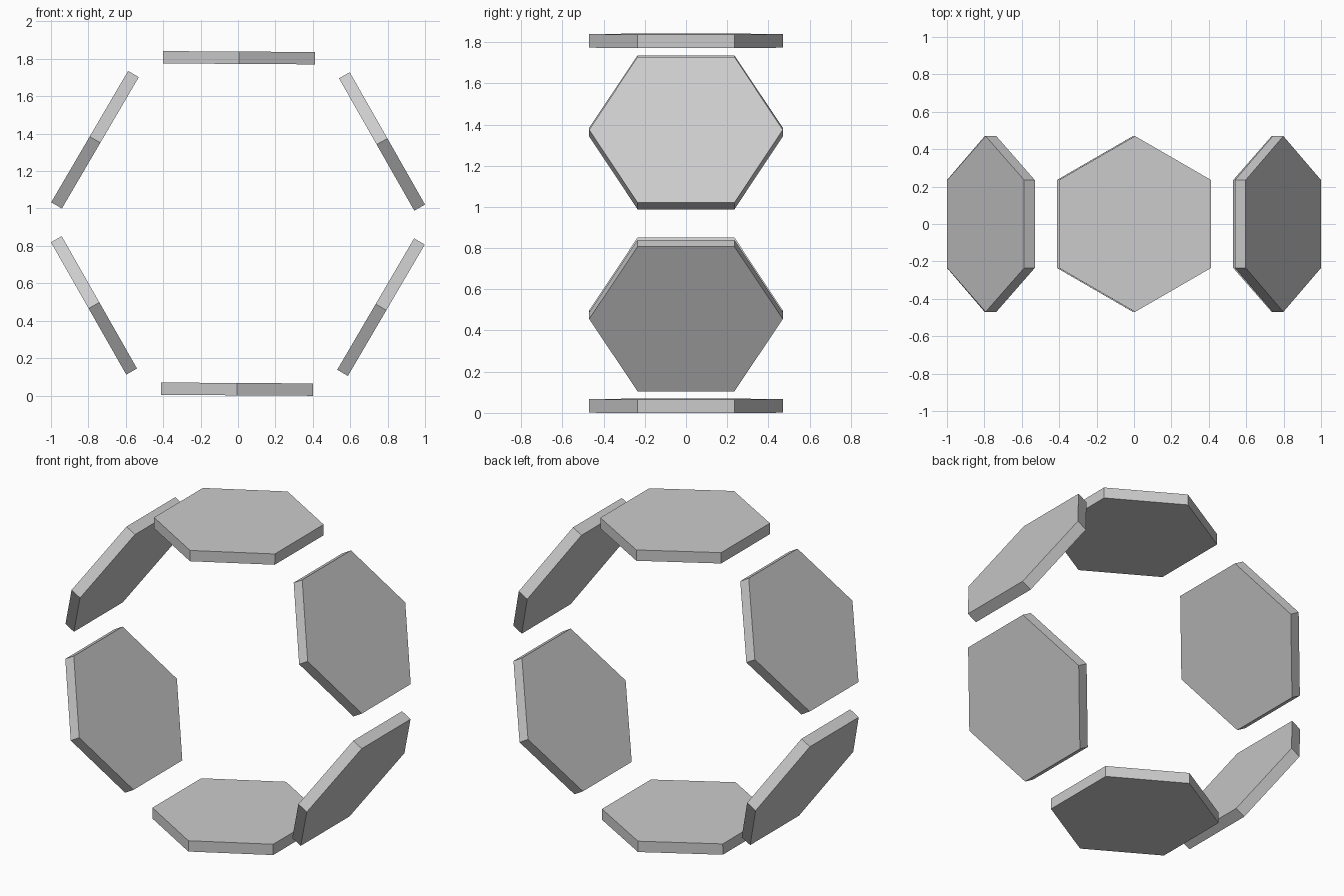
import bpy, bmesh
from math import sin, cos, radians
from mathutils import Matrix, Vector

if "Cube" in bpy.data.objects:
    bpy.data.objects.remove(bpy.data.objects["Cube"])

HEX_RADIUS = 0.47     # corner distance of each hexagon plate
THICKNESS = 0.066
RING_RADIUS = 0.886   # ring centre to plate centre
CENTRE_Z = 0.92
TWIST = 0.35          # slight turn of the whole ring, degrees


def hex_plate(name, angle):
    """Flat hexagonal prism facing outwards from the ring centre."""
    bm = bmesh.new()
    # Corners point along +y and -y
    ring = [bm.verts.new((HEX_RADIUS * sin(radians(60 * i)),
                          HEX_RADIUS * cos(radians(60 * i)),
                          RING_RADIUS - THICKNESS / 2)) for i in range(6)]
    base = bm.faces.new(ring)
    ext = bmesh.ops.extrude_face_region(bm, geom=[base], use_keep_orig=True)
    top = [v for v in ext["geom"] if isinstance(v, bmesh.types.BMVert)]
    bmesh.ops.translate(bm, verts=top, vec=Vector((0, 0, THICKNESS)))
    bmesh.ops.recalc_face_normals(bm, faces=bm.faces)
    # Swing the plate round the y axis into its place in the ring
    bm.transform(Matrix.Translation((0, 0, CENTRE_Z)) @
                 Matrix.Rotation(radians(angle), 4, 'Y'))
    mesh = bpy.data.meshes.new(name)
    bm.to_mesh(mesh)
    bm.free()
    obj = bpy.data.objects.new(name, mesh)
    bpy.context.collection.objects.link(obj)


# Six plates spaced evenly round the ring
names = ["top_plate", "upper_right_plate", "lower_right_plate",
         "bottom_plate", "lower_left_plate", "upper_left_plate"]
for i, name in enumerate(names):
    hex_plate(name, 60 * i + TWIST)
